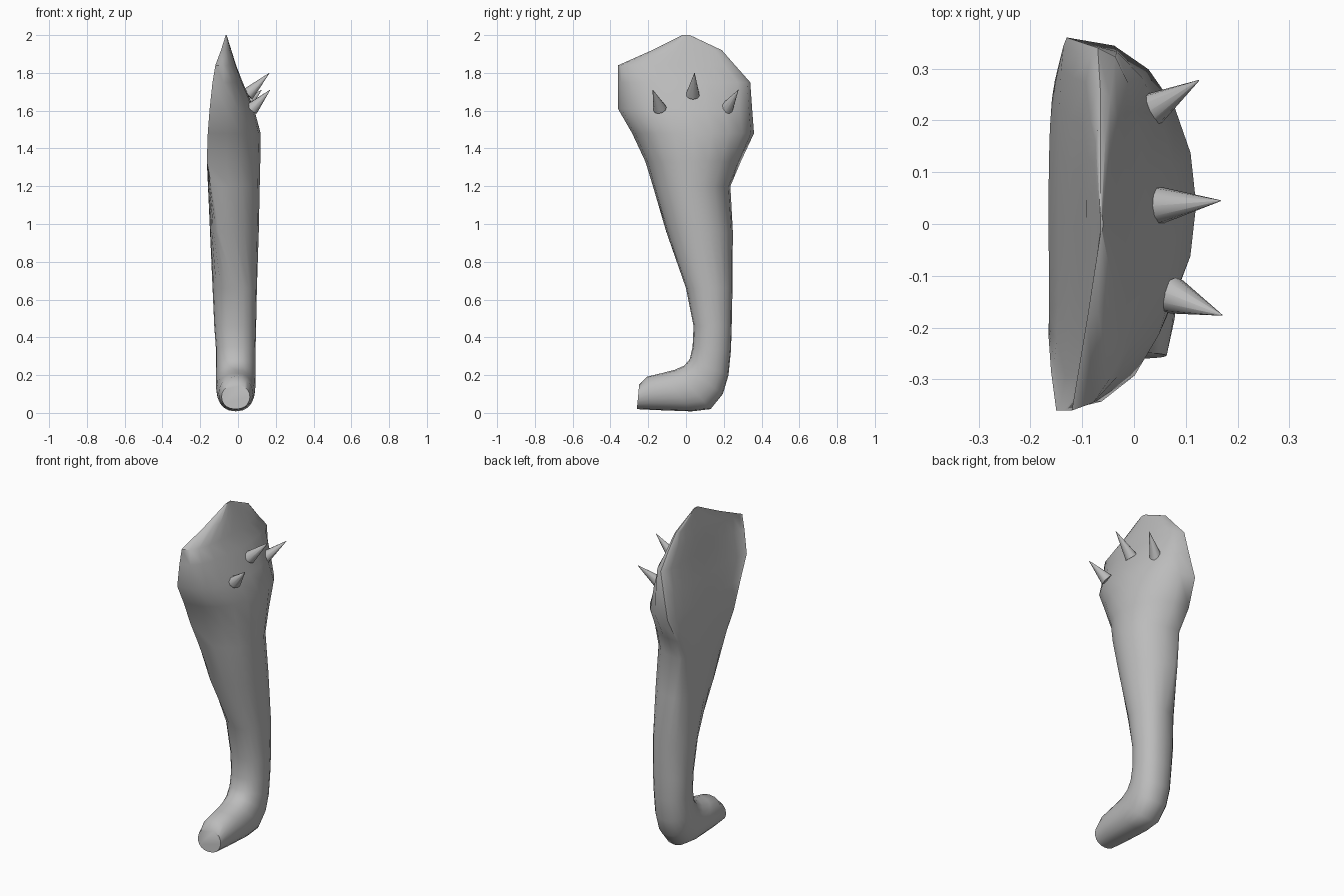
import bpy, bmesh, math
from mathutils import Vector

old = bpy.data.objects.get("Cube")
if old:
    bpy.data.objects.remove(old, do_unlink=True)

grey = bpy.data.materials.new("plain grey")
grey.use_nodes = True
grey.diffuse_color = (0.5, 0.5, 0.5, 1)
grey.node_tree.nodes["Principled BSDF"].inputs["Base Color"].default_value = (0.5, 0.5, 0.5, 1)

HALF = 10  # segments on each side of a leg ring


def finish(bm, name):
    """Turn a bmesh into a smooth-shaded object."""
    bmesh.ops.recalc_face_normals(bm, faces=bm.faces)
    mesh = bpy.data.meshes.new(name)
    bm.to_mesh(mesh)
    bm.free()
    mesh.materials.append(grey)
    obj = bpy.data.objects.new(name, mesh)
    bpy.context.collection.objects.link(obj)
    bpy.ops.object.select_all(action='DESELECT')
    obj.select_set(True)
    bpy.context.view_layer.objects.active = obj
    bpy.ops.object.shade_smooth_by_angle(angle=math.radians(50))


def ring(bm, front, back, outer, inner):
    """Oval ring between a front and a back point, bulging to outer and inner x."""
    front, back = Vector(front), Vector(back)
    verts = []
    for i in range(2 * HALF):
        t = math.pi * i / HALF
        p = front.lerp(back, (1 - math.cos(t)) / 2)
        side = outer if i <= HALF else inner
        p.x += (side - p.x) * abs(math.sin(t)) ** 0.85
        verts.append(bm.verts.new(p))
    return verts


# Thigh and shank: height, front y, back y, front rim x, back rim x, outer x
SHANK = [
    (2.0, -.02, .02, -.065, -.065, -.06),
    (1.92, -.18, .19, -.09, -.065, -.035),
    (1.84, -.36, .26, -.12, -.065, -.01),
    (1.75, -.36, .34, -.135, -.07, .025),
    (1.61, -.36, .35, -.15, -.10, .085),
    (1.48, -.285, .36, -.16, -.13, .12),
    (1.33, -.215, .29, -.165, -.145, .118),
    (1.2, -.175, .235, -.14, -.115, .115),
    (.96, -.105, .248, -.10, -.08, .11),
    (.66, 0, .246, -.012, -.012, .10),
    (.46, .04, .242, -.012, -.012, .096),
]
# Ankle and foot: upper y, z and lower y, z
FOOT = [
    (.035, .35, .238, .33),
    (.02, .285, .225, .2),
    (-.01, .25, .195, .1),
    (-.06, .228, .13, .02),
    (-.13, .21, .03, .008),
    (-.205, .192, -.16, .015),
    (-.248, .15, -.26, .02),
]

# Leg: loft from the thigh crest down through the ankle to the toe
bm = bmesh.new()
loops = []
for z, y0, y1, x0, x1, outer in SHANK:
    # the thigh is flat on its inner side, the shank is round
    inner = (x0 + x1) / 2 if z > 1.4 else -.105 - .045 * z
    loops.append(ring(bm, (x0, y0, z), (x1, y1, z), outer, inner))
for i, (y0, z0, y1, z1) in enumerate(FOOT):
    half = .105 - .03 * (i / 6) ** 4  # the toe narrows at its tip
    loops.append(ring(bm, (-.012, y0, z0), (-.012, y1, z1), half - .012, -half - .012))
for a, b in zip(loops, loops[1:]):
    for i in range(2 * HALF):
        j = (i + 1) % (2 * HALF)
        bm.faces.new((a[i], a[j], b[j], b[i]))
bm.faces.new(loops[0])
bm.faces.new(loops[-1])
finish(bm, "leg")

# Spikes on the outer thigh: base centre, tip
SPIKES = {
    "front_spike": ((.075, -.138, 1.61), (.17, -.176, 1.71)),
    "middle_spike": ((.05, .036, 1.685), (.167, .045, 1.8)),
    "back_spike": ((.025, .215, 1.61), (.125, .277, 1.71)),
}
for name, (base, tip) in SPIKES.items():
    base, tip = Vector(base), Vector(tip)
    axis = tip - base
    bm = bmesh.new()
    bmesh.ops.create_cone(bm, cap_ends=True, segments=10, radius1=.036,
                          radius2=.001, depth=axis.length)
    bm.transform(axis.to_track_quat('Z', 'Y').to_matrix().to_4x4())
    bmesh.ops.translate(bm, verts=bm.verts, vec=(base + tip) / 2)
    finish(bm, name)
